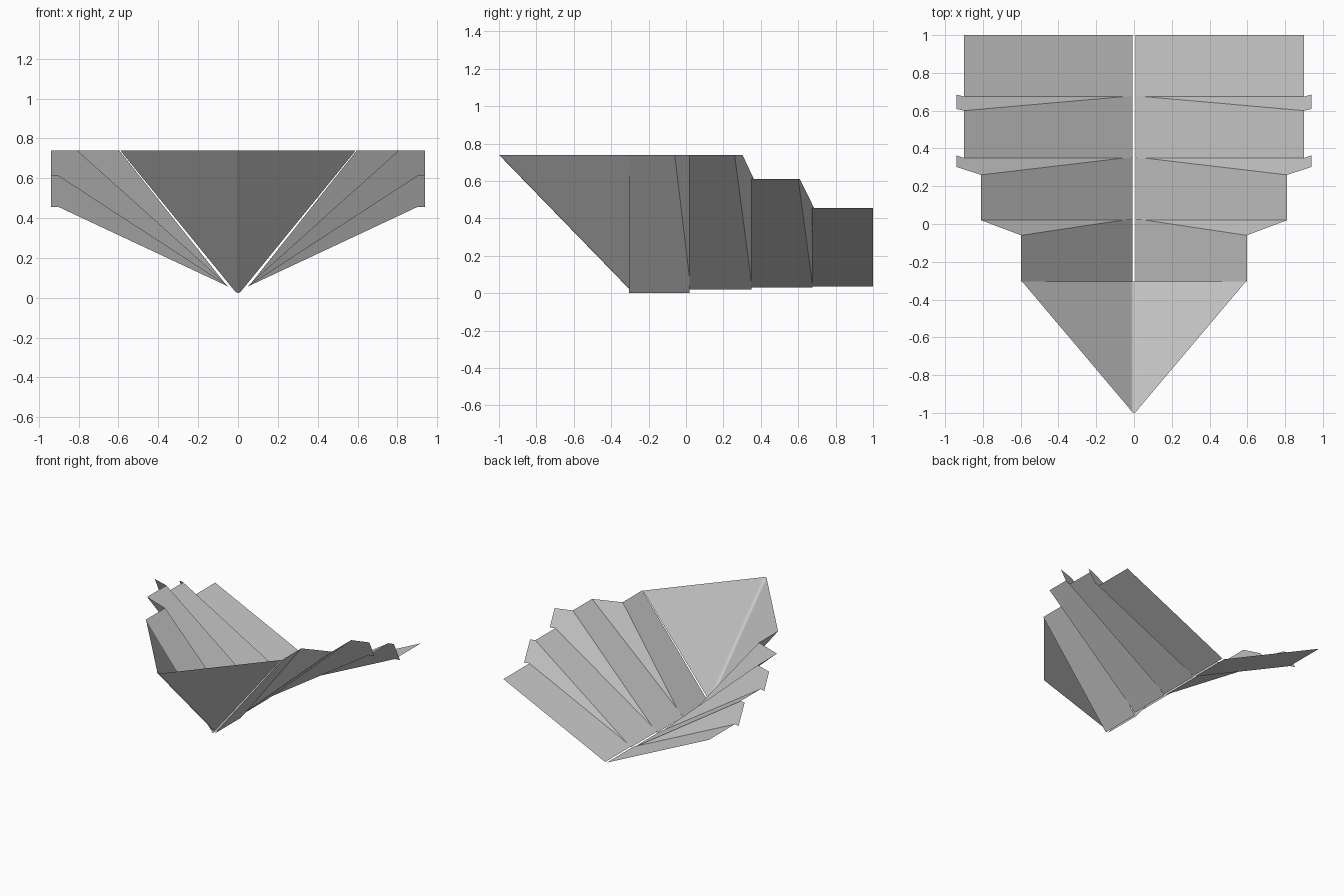
import bpy
from mathutils import Vector

cube = bpy.data.objects.get("Cube")
if cube:
    bpy.data.objects.remove(cube)

# Single plain grey
grey = bpy.data.materials.new("plain_grey")
grey.use_nodes = True
colour = (0.6, 0.6, 0.6, 1.0)
grey.diffuse_color = colour
grey.node_tree.nodes["Principled BSDF"].inputs["Base Color"].default_value = colour


def mirrored_sheet(name, verts, faces, smooth=False):
    """Thin sheet on the left side, mirrored to the right."""
    mesh = bpy.data.meshes.new(name)
    mesh.from_pydata([tuple(v) for v in verts], [], faces)
    for poly in mesh.polygons:
        poly.use_smooth = smooth
    mesh.materials.append(grey)
    mesh.update()
    obj = bpy.data.objects.new(name, mesh)
    bpy.context.scene.collection.objects.link(obj)
    mirror = obj.modifiers.new("mirror", "MIRROR")
    mirror.merge_threshold = 0.0005
    if smooth:
        obj.modifiers.new("flat_sides", "WEIGHTED_NORMAL")
    return obj


def polygon(name, points):
    return mirrored_sheet(name, points, [tuple(range(len(points)))])


GAP = 0.008  # half the slot along the centre line

# Wing panels: keel height, front y, rear y at keel, rear y at rim, rim x, rim z
panels = [
    (0.0, -0.305, 0.02, -0.06, 0.597, 0.74),
    (0.02, 0.02, 0.35, 0.26, 0.81, 0.74),
    (0.03, 0.35, 0.675, 0.60, 0.90, 0.61),
    (0.037, 0.675, 1.0, 1.0, 0.90, 0.455),
]


def slope(panel):
    return (panel[5] - panel[0]) / (panel[4] - GAP)


def crossing(a, b):
    """Point near the keel where two neighbouring panels meet."""
    run = (b[0] - a[0]) / (slope(a) - slope(b))
    return Vector((GAP + run, a[2], a[0] + slope(a) * run))


for i, panel in enumerate(panels):
    keel, front, rear, rim_rear, rim_x, rim_z = panel
    points = [Vector((GAP, front, keel)), Vector((rim_x, front, rim_z)),
              Vector((rim_x, rim_rear, rim_z))]
    if i < len(panels) - 1:
        points.append(crossing(panel, panels[i + 1]))
    points.append(Vector((GAP, rear, keel)))
    polygon(f"wing_panel_{i + 1}", points)

# Pleats joining neighbouring panels, the rear two with small overhanging tips
TIP_X = 0.94
tip_rows = [None, (0.302, 0.363), (0.609, 0.685)]
for i, tips in enumerate(tip_rows):
    a, b = panels[i], panels[i + 1]
    points = [crossing(a, b), Vector((a[4], a[3], a[5]))]
    if tips:
        points += [Vector((TIP_X, tips[0], a[5])), Vector((TIP_X, tips[1], b[5]))]
    points.append(Vector((b[4], b[1], b[5])))
    polygon(f"pleat_{i + 1}", points)

# Nose: a flat side and a narrow rounded ridge
top = [(0, -1.0), (0.007, -0.998), (0.014, -0.992), (0.02, -0.982)]
bottom = [(0, 0.024), (0.007, 0.026), (0.014, 0.031), (0.02, 0.038)]
verts = [(x, y, 0.74) for x, y in top] + [(x, -0.305, z) for x, z in bottom]
n = len(top)
verts.append((0.592, -0.305, 0.74))
faces = [(k, k + 1, n + k + 1, n + k) for k in range(n - 1)]
faces.append((n - 1, 2 * n, 2 * n - 1))
mirrored_sheet("nose", verts, faces, smooth=True)
